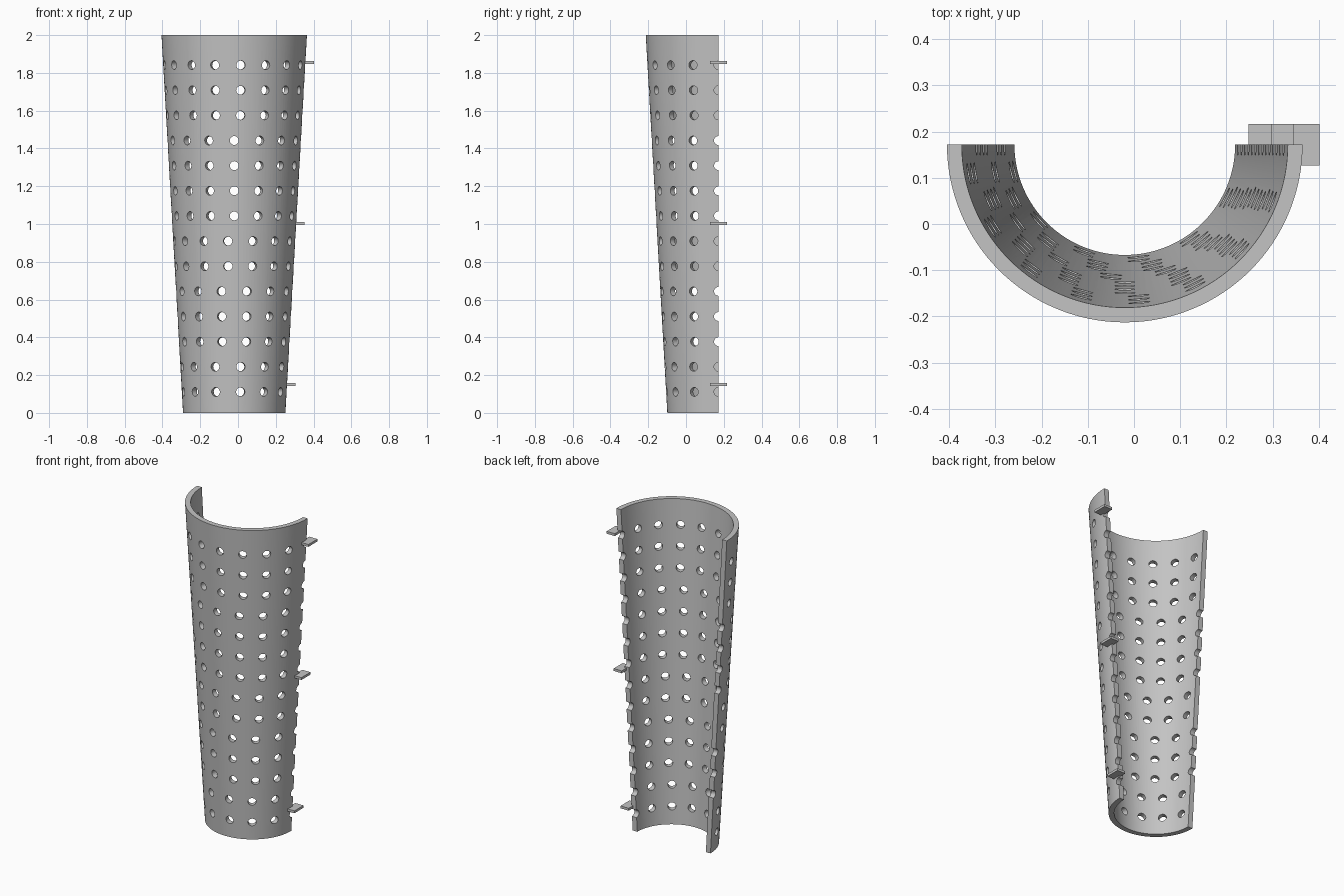
import bpy, bmesh, math
from mathutils import Matrix, Vector

if "Cube" in bpy.data.objects:
    bpy.data.objects.remove(bpy.data.objects["Cube"], do_unlink=True)

CX, CY = -0.02, 0.172          # axis of the half cone
R_LOW, R_HIGH, WALL = 0.271, 0.385, 0.032
HEIGHT, SEGMENTS = 2.0, 64
HOLE_RADIUS = 0.0235

grey = bpy.data.materials.new("plain grey")
grey.use_nodes = True
grey.diffuse_color = (0.55, 0.55, 0.55, 1)
grey.node_tree.nodes["Principled BSDF"].inputs["Base Color"].default_value = (0.55, 0.55, 0.55, 1)


def radius(z):
    return R_LOW + (R_HIGH - R_LOW) * z / HEIGHT


def make_object(name, bm):
    bmesh.ops.recalc_face_normals(bm, faces=bm.faces)
    mesh = bpy.data.meshes.new(name)
    bm.to_mesh(mesh)
    bm.free()
    mesh.materials.append(grey)
    obj = bpy.data.objects.new(name, mesh)
    bpy.context.collection.objects.link(obj)
    return obj


# Half cone shell: wall profile swept through half a turn
bm = bmesh.new()
profile = [(R_LOW - WALL, 0), (R_LOW, 0), (R_HIGH, HEIGHT), (R_HIGH - WALL, HEIGHT)]
rings = []
for i in range(SEGMENTS + 1):
    a = math.pi + math.pi * i / SEGMENTS
    rings.append([bm.verts.new((CX + r * math.cos(a), CY + r * math.sin(a), z)) for r, z in profile])
for a, b in zip(rings, rings[1:]):
    for j in range(4):
        k = (j + 1) % 4
        bm.faces.new((a[j], a[k], b[k], b[j]))
bm.faces.new(rings[0])
bm.faces.new(rings[-1])
shell = make_object("perforated_half_shell", bm)

# Radial hole cutters, more per row as the cone widens
bm = bmesh.new()
holes_per_turn = [13] * 2 + [14] * 3 + [15] * 2 + [16] * 4 + [17] * 3
for row, count in enumerate(holes_per_turn):
    z = 0.111 + 0.1331 * row
    for k in range(count // 2 + 1):
        a = -2 * math.pi * k / count
        out = Vector((math.cos(a), math.sin(a), 0))
        place = (Matrix.Translation(Vector((CX, CY, z)) + out * (radius(z) - WALL / 2))
                 @ out.to_track_quat('Z', 'Y').to_matrix().to_4x4())
        bmesh.ops.create_cone(bm, cap_ends=True, segments=20, radius1=HOLE_RADIUS,
                              radius2=HOLE_RADIUS, depth=0.08, matrix=place)
cutter = make_object("hole_cutter", bm)
cutter.hide_render = True

cut = shell.modifiers.new("holes", 'BOOLEAN')
cut.operation = 'DIFFERENCE'
cut.solver = 'EXACT'
cut.object = cutter
bpy.context.view_layer.update()
graph = bpy.context.evaluated_depsgraph_get()
pierced = bpy.data.meshes.new_from_object(shell.evaluated_get(graph))
shell.modifiers.clear()
shell.data = pierced
bpy.data.objects.remove(cutter, do_unlink=True)

bpy.ops.object.select_all(action='DESELECT')
shell.select_set(True)
bpy.context.view_layer.objects.active = shell
bpy.ops.object.shade_smooth_by_angle(angle=math.radians(30))

# Small flat tabs on the left rear edge
for name, z in (("lower_tab", 0.15), ("middle_tab", 1.003), ("upper_tab", 1.855)):
    bm = bmesh.new()
    x = CX + radius(z) + 0.0165
    place = Matrix.Translation((x, CY, z)) @ Matrix.Diagonal((0.057, 0.09, 0.015, 1))
    bmesh.ops.create_cube(bm, size=1, matrix=place)
    make_object(name, bm)
